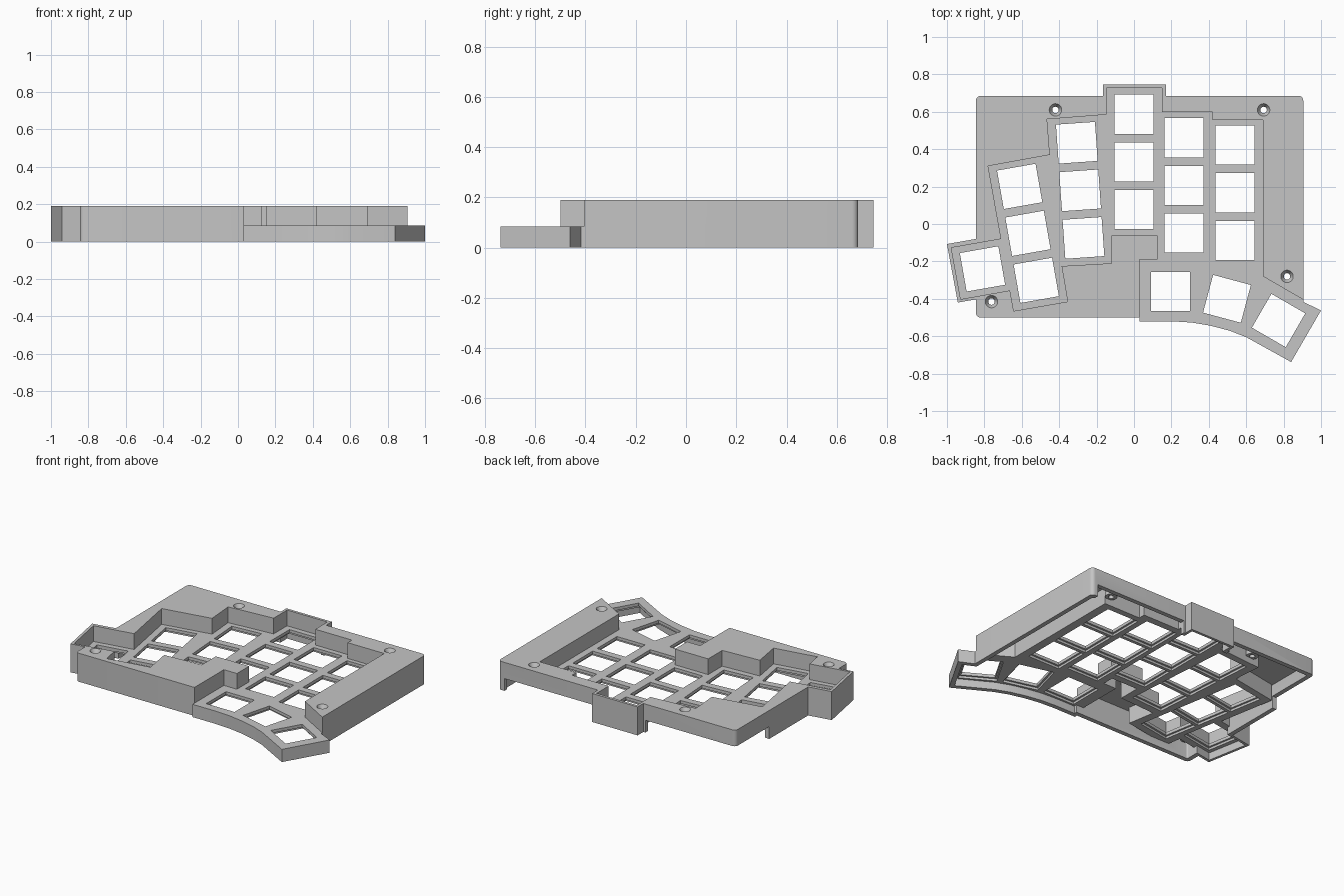
import bpy, bmesh, math
from mathutils import Matrix, Vector

cube = bpy.data.objects.get("Cube")
if cube:
    bpy.data.objects.remove(cube)

TOP, PLATE, SKIN, WALL = 0.19, 0.085, 0.035, 0.03
GREY = (0.56, 0.56, 0.56, 1)

mat = bpy.data.materials.new("grey plastic")
mat.use_nodes = True
mat.diffuse_color = GREY
mat.node_tree.nodes["Principled BSDF"].inputs["Base Color"].default_value = GREY


def finish(name, bm):
    mesh = bpy.data.meshes.new(name)
    bm.to_mesh(mesh)
    bm.free()
    mesh.materials.append(mat)
    obj = bpy.data.objects.new(name, mesh)
    bpy.context.collection.objects.link(obj)
    return obj


def prism(name, points, z0, z1):
    """Closed upright prism over a counter-clockwise outline."""
    bm = bmesh.new()
    low = [bm.verts.new((p[0], p[1], z0)) for p in points]
    high = [bm.verts.new((p[0], p[1], z1)) for p in points]
    bm.faces.new(low[::-1])
    bm.faces.new(high)
    for i in range(len(points)):
        bm.faces.new((low[i - 1], low[i], high[i], high[i - 1]))
    return finish(name, bm)


def box(name, x0, x1, y0, y1, z0, z1):
    return prism(name, [(x0, y0), (x1, y0), (x1, y1), (x0, y1)], z0, z1)


def cones(name, spots, r0, r1, z0, z1):
    bm = bmesh.new()
    for x, y in spots:
        bmesh.ops.create_cone(bm, cap_ends=True, segments=32, radius1=r0, radius2=r1,
                              depth=z1 - z0, matrix=Matrix.Translation((x, y, (z0 + z1) / 2)))
    return finish(name, bm)


def grow(points, d):
    """Mitred offset of a counter-clockwise outline, outwards for d > 0."""
    out, n = [], len(points)
    for i in range(n):
        a, b, c = (Vector(points[(i + k) % n]) for k in (-1, 0, 1))
        e, f = (b - a).normalized(), (c - b).normalized()
        n1, n2 = Vector((e.y, -e.x)), Vector((f.y, -f.x))
        out.append(b + (n1 + n2) * d / (1 + n1.dot(n2)))
    return out


def combine(target, tool, how):
    mod = target.modifiers.new("combine", 'BOOLEAN')
    mod.operation, mod.object, mod.solver = how, tool, 'EXACT'
    bpy.context.view_layer.update()
    graph = bpy.context.evaluated_depsgraph_get()
    mesh = bpy.data.meshes.new_from_object(target.evaluated_get(graph))
    target.modifiers.clear()
    target.data = mesh
    bpy.data.objects.remove(tool)


def rounded(inset, r):
    x0, x1, y0, y1 = -0.845 + inset, 0.905 - inset, -0.5 + inset, 0.685 - inset
    pts = []
    for k, (x, y) in enumerate([(x1 - r, y1 - r), (x0 + r, y1 - r), (x0 + r, y0 + r), (x1 - r, y0 + r)]):
        pts += [(x + r * math.cos(a), y + r * math.sin(a))
                for a in (math.radians(90 * k + 18 * s) for s in range(6))]
    return pts


# Outlines, all counter-clockwise
back_tab = [(-0.165, 0.4), (0.17, 0.4), (0.17, 0.745), (-0.165, 0.745)]
side_tab = [(-1, -0.107), (-0.942, -0.42), (-0.65, -0.368), (-0.705, -0.055)]
thumb = [(0.03, -0.21), (0.03, -0.52), (0.2, -0.52), (0.31, -0.527), (0.41, -0.544),
         (0.51, -0.57), (0.6, -0.605), (0.84, -0.738), (1, -0.462), (0.87, -0.4), (0.6, -0.25)]
well = [(0.029, -0.19), (0.029, -0.8), (1.2, -0.8), (1.2, -0.576), (0.69, -0.28),
        (0.69, 0.555), (0.42, 0.555), (0.42, 0.6), (0.15, 0.6), (0.15, 0.727),
        (-0.147, 0.727), (-0.147, 0.585), (-0.465, 0.56), (-0.45, 0.37), (-0.78, 0.31),
        (-0.71, -0.08), (-0.977, -0.127), (-0.927, -0.402), (-0.663, -0.355),
        (-0.643, -0.465), (-0.355, -0.415), (-0.387, -0.225), (-0.12, -0.21),
        (-0.12, -0.062), (0.125, -0.062), (0.125, -0.19)]

# Solid case, with the key well sunk into it
case = prism("keyboard_case", rounded(0, 0.025), 0, TOP)
for pts, z in ((back_tab, TOP), (side_tab, TOP), (thumb, 0.12)):
    combine(case, prism("block", pts, 0, z), 'UNION')
combine(case, prism("well", well, PLATE, 0.4), 'DIFFERENCE')

# Hollow underside that leaves a skin around the well
hollow = prism("hollow", rounded(WALL, 0.01), -0.1, TOP - WALL)
for pts, inset, depth in ((back_tab, 0.018, -0.11), (side_tab, 0.018, -0.12), (thumb, WALL, -0.13)):
    combine(hollow, prism("block", grow(pts, -inset), depth, 0.11), 'UNION')
combine(hollow, prism("skin", grow(well, 0.025), PLATE - SKIN, 0.5), 'DIFFERENCE')
combine(case, hollow, 'DIFFERENCE')

# Switch openings: x, y, tilt; columns run three keys along their tilt
keys = [(-0.81, -0.24, 10), (0.195, -0.36, 0), (0.497, -0.4, -15), (0.773, -0.516, -30)]
for x, y, tilt in ((-0.567, -0.05, 10), (-0.288, 0.18, 4), (0, 0.332, 0), (0.267, 0.206, 0), (0.54, 0.167, 0)):
    t = math.radians(tilt)
    keys += [(x - k * math.sin(t), y + k * math.cos(t), tilt) for k in (-0.255, 0, 0.255)]


def key_boxes(name, size, z0, z1):
    bm = bmesh.new()
    for x, y, tilt in keys:
        place = (Matrix.Translation((x, y, (z0 + z1) / 2)) @ Matrix.Rotation(math.radians(tilt), 4, 'Z')
                 @ Matrix.Diagonal((size, size, z1 - z0, 1)))
        bmesh.ops.create_cube(bm, size=1, matrix=place)
    return finish(name, bm)


combine(case, key_boxes("openings", 0.209, -0.1, 0.12), 'DIFFERENCE')
combine(case, key_boxes("clip_recesses", 0.234, -0.1, PLATE - 0.02), 'DIFFERENCE')

# Screw posts with countersunk holes
screws = [(-0.42, 0.61), (0.693, 0.61), (0.818, -0.28), (-0.762, -0.415)]
combine(case, cones("posts", screws, 0.038, 0.038, 0.09, TOP - 0.01), 'UNION')
combine(case, cones("screw_holes", screws, 0.017, 0.017, -0.1, 0.3), 'DIFFERENCE')
combine(case, cones("countersinks", screws, 0.012, 0.036, TOP - 0.04, TOP + 0.005), 'DIFFERENCE')

# Lowered edges along the back wall and the rear of one side wall
for limits in ((0.18, 0.86, 0.645, 0.8), (-0.9, -0.18, 0.645, 0.8), (-0.9, -0.805, 0.33, 0.8)):
    combine(case, box("edge_cut", *limits, -0.1, 0.082), 'DIFFERENCE')

# Crisp shading
bpy.context.view_layer.objects.active = case
case.select_set(True)
bpy.ops.object.shade_smooth_by_angle(angle=math.radians(25))
